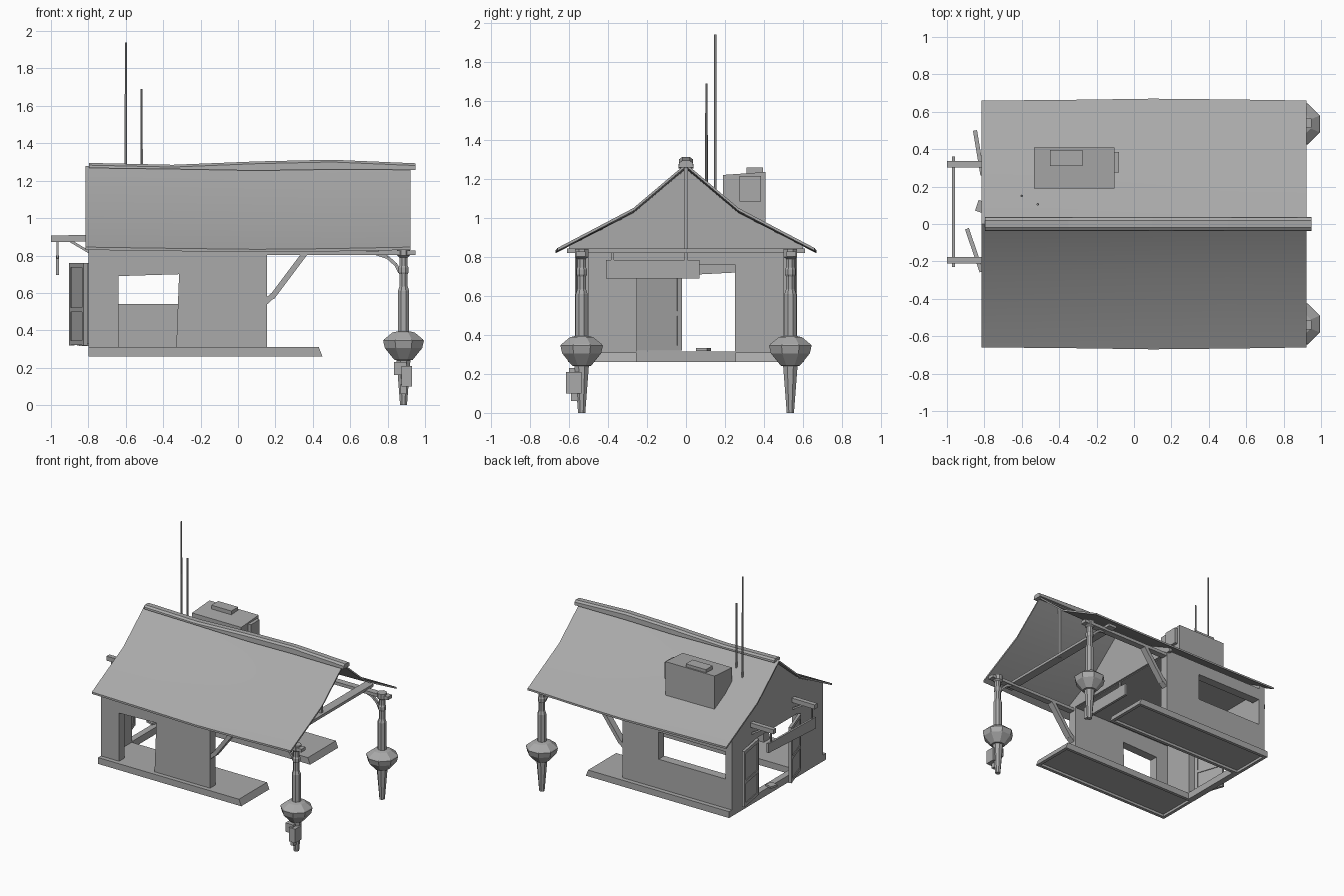
import bpy, bmesh, math
from mathutils import Vector

cube = bpy.data.objects.get("Cube")
if cube:
    bpy.data.objects.remove(cube, do_unlink=True)

grey = bpy.data.materials.new("plain_grey")
grey.use_nodes = True
grey.diffuse_color = (0.4, 0.4, 0.4, 1)
grey.node_tree.nodes["Principled BSDF"].inputs["Base Color"].default_value = (0.4, 0.4, 0.4, 1)


def build(name, solids):
    """Each solid is a list of rings, skinned in order and capped at both ends."""
    bm = bmesh.new()
    for rings in solids:
        loops = [[bm.verts.new(p) for p in ring] for ring in rings]
        n = len(loops[0])
        for a, b in zip(loops, loops[1:]):
            for i in range(n):
                j = (i + 1) % n
                bm.faces.new((a[i], a[j], b[j], b[i]))
        bm.faces.new(loops[0][::-1])
        bm.faces.new(loops[-1])
    bmesh.ops.recalc_face_normals(bm, faces=bm.faces[:])
    mesh = bpy.data.meshes.new(name)
    bm.to_mesh(mesh)
    bm.free()
    mesh.materials.append(grey)
    ob = bpy.data.objects.new(name, mesh)
    bpy.context.collection.objects.link(ob)
    return ob


def box(x0, x1, y0, y1, z0, z1):
    return [[(x0, y0, z), (x1, y0, z), (x1, y1, z), (x0, y1, z)] for z in (z0, z1)]


def bar(a, b, w, h=None):
    """Rectangular beam from a to b."""
    a, b, h = Vector(a), Vector(b), h or w
    d = (b - a).normalized()
    ref = Vector((0, 1, 0)) if abs(d.z) > 0.95 else Vector((0, 0, 1))
    s = d.cross(ref).normalized()
    u = s.cross(d)
    return [[p + s * i * w / 2 + u * j * h / 2 for i, j in ((-1, -1), (1, -1), (1, 1), (-1, 1))]
            for p in (a, b)]


def lathe(x, y, profile, sides):
    return [[(x + r * math.cos(math.tau * (k + 0.5) / sides),
              y + r * math.sin(math.tau * (k + 0.5) / sides), z) for k in range(sides)]
            for r, z in profile]


# Roof with a slight sag along its length, softly shaded across the bend
stations = [(-0.815, 0, 0), (-0.4, -0.006, 0.003), (0.1, -0.012, 0.01), (0.5, -0.008, 0.006), (0.922, 0, 0)]
slope = [(-0.66, 0.845), (-0.27, 1.05), (0, 1.278), (0.27, 1.05), (0.66, 0.845)]
rings = []
for x, dz, out in stations:
    top = [(x, y + math.copysign(out, y) * (abs(y) > 0.5), z + dz) for y, z in slope]
    rings.append(top + [(px, y, z - 0.015) for px, y, z in reversed(top)])
roof = build("roof", [rings])
bpy.ops.object.select_all(action='DESELECT')
roof.select_set(True)
bpy.context.view_layer.objects.active = roof
bpy.ops.object.shade_smooth_by_angle(angle=math.radians(35))

# Ridge cap: length, top height, bottom height
cap = [(-0.797, 1.295, 1.268), (-0.35, 1.285, 1.262), (0.1, 1.303, 1.254), (0.5, 1.312, 1.26), (0.95, 1.293, 1.258)]
build("ridge_cap", [[[(x, -0.038, b), (x, -0.036, t - 0.012), (x, -0.02, t), (x, 0.02, t),
                      (x, 0.036, t - 0.012), (x, 0.038, b)] for x, t, b in cap]])

# End gable wall with a wide doorway
gable = [(-0.57, 0.31), (-0.25, 0.31), (-0.25, 0.76), (0.25, 0.76), (0.25, 0.31), (0.57, 0.31),
         (0.57, 0.85), (0.57, 0.88), (0.27, 1.03), (0, 1.25), (-0.27, 1.03), (-0.57, 0.88)]
build("gable_wall", [[[(x, y, z) for y, z in gable] for x in (-0.8, -0.75)]])

# Ceiling and inner gable closing the loft
loft = [(-0.6, 0.83), (0.6, 0.83), (0.6, 0.855), (0.27, 1.03), (0, 1.25), (-0.27, 1.03), (-0.6, 0.855)]
build("inner_gable", [[[(x, y, z) for y, z in loft] for x in (0.13, 0.155)]])
build("ceiling", [box(-0.76, 0.14, -0.51, 0.51, 0.825, 0.84)])

# Front wall with a slightly crooked door opening
front = [(-0.8, 0.31), (-0.64, 0.31), (-0.64, 0.69), (-0.315, 0.7), (-0.33, 0.31), (0.155, 0.31),
         (0.155, 0.85), (-0.8, 0.85)]
build("front_wall", [[[(x, y, z) for x, z in front] for y in (-0.57, -0.5)]])

# Back wall around a wide window
build("back_wall", [box(-0.8, -0.745, 0.5, 0.57, 0.31, 0.85), box(-0.16, 0.155, 0.5, 0.57, 0.31, 0.85),
                    box(-0.745, -0.16, 0.5, 0.57, 0.31, 0.54), box(-0.745, -0.16, 0.5, 0.57, 0.755, 0.85)])


# Floor decks with sloping ends and a recessed underside
def deck_ring(side, x0, x1, y0, y1, z):
    return [(x0, side * y0, z), (x1, side * y0, z), (x1, side * y1, z), (x0, side * y1, z)]


for side, name in ((-1, "front_deck"), (1, "back_deck")):
    build(name, [[deck_ring(side, -0.8, 0.432, 0.255, 0.605, 0.31),
                  deck_ring(side, -0.8, 0.452, 0.255, 0.605, 0.26),
                  deck_ring(side, -0.775, 0.425, 0.28, 0.58, 0.26),
                  deck_ring(side, -0.775, 0.42, 0.28, 0.58, 0.28)]])
build("door_sill", [box(-0.8, -0.75, -0.255, 0.255, 0.26, 0.315)])
build("loose_plank", [bar((-0.84, 0.1, 0.325), (-0.78, 0.08, 0.325), 0.06, 0.015)])


# Open door leaves: thin panel with a raised frame
def door(name, hinge, tip):
    h, t = Vector((*hinge, 0)), Vector((*tip, 0))
    up = lambda p, z: p + Vector((0, 0, z))
    d = (t - h).normalized() * 0.012
    parts = [bar(up(h, 0.54), up(t, 0.54), 0.01, 0.43)]
    parts += [bar(up(h, z), up(t, z), 0.022, 0.025) for z in (0.333, 0.51, 0.748)]
    for p in (h + d, t - d):
        parts.append(bar(up(p + d, 0.54), up(p - d, 0.54), 0.022, 0.44))
    build(name, parts)


door("front_side_door", (-0.815, -0.255), (-0.893, -0.025))
door("back_side_door", (-0.81, 0.26), (-0.85, 0.5))

# Eave beams and wall braces on both sides
for s, side in ((-1, "front"), (1, "back")):
    build(side + "_eave_beam", [bar((-0.79, s * 0.54, 0.815), (0.95, s * 0.54, 0.815), 0.05, 0.025)])
    build(side + "_brace", [bar((0.14, s * 0.54, 0.545), (0.19, s * 0.54, 0.59), 0.05, 0.03),
                            bar((0.18, s * 0.54, 0.575), (0.36, s * 0.54, 0.815), 0.05, 0.03)])

# Tie beam and king post under the open end of the roof
build("tie_beam", [bar((0.72, -0.61, 0.832), (0.72, 0.61, 0.832), 0.07, 0.022)])
build("king_post", [box(0.715, 0.735, -0.01, 0.01, 0.82, 1.258)])

# Hanging board under the inner gable
build("hanging_board", [box(0.125, 0.145, -0.41, 0.07, 0.69, 0.785),
                        box(0.13, 0.14, -0.385, -0.37, 0.78, 0.835),
                        box(0.13, 0.14, -0.008, 0.008, 0.78, 0.835)])

# Turned posts with pointed feet
post = [(0.02, 0), (0.04, 0.24), (0.053, 0.242), (0.108, 0.305), (0.118, 0.345), (0.112, 0.352),
        (0.065, 0.388), (0.033, 0.395), (0.033, 0.61), (0.024, 0.635), (0.024, 0.7), (0.03, 0.71),
        (0.03, 0.735), (0.024, 0.745), (0.024, 0.79), (0.037, 0.8), (0.037, 0.84)]
arch = [(0.74, 0.81), (0.8, 0.79), (0.845, 0.75), (0.865, 0.71)]
for s, side in ((-1, "front"), (1, "back")):
    build(side + "_post", [lathe(0.885, s * 0.535, post, 8)])
    build(side + "_post_bracket", [bar((a[0], s * 0.535, a[1]), (b[0], s * 0.535, b[1]), 0.018)
                                   for a, b in zip(arch, arch[1:])])
build("post_box", [box(0.835, 0.9, -0.6, -0.53, 0.16, 0.23), box(0.875, 0.93, -0.615, -0.535, 0.1, 0.21),
                   box(0.87, 0.9, -0.59, -0.54, 0.06, 0.11)])

# Outside sign arms with braces and a hanging sign
for y, side in ((-0.195, "front"), (0.32, "back")):
    build(side + "_sign_arm", [bar((-1.0, y, 0.89), (-0.78, y, 0.892), 0.035, 0.035),
                               bar((-0.9, y, 0.88), (-0.79, y, 0.815), 0.014),
                               bar((-0.965, y, 0.77), (-0.965, y, 0.88), 0.01)])
sign = [(-0.23, 0.695), (0.36, 0.725), (0.36, 0.8), (0.3, 0.795), (-0.23, 0.785)]
build("hanging_sign", [[[(x, y, z) for y, z in sign] for x in (-0.973, -0.957)]])

# Roof-mounted box with lid plate and side panel
housing = [(0.19, 1.1), (0.27, 1.035), (0.408, 0.965), (0.408, 1.235), (0.19, 1.22)]
build("roof_box", [[[(x, y, z) for y, z in housing] for x in (-0.535, -0.105)]])
build("roof_box_lid", [box(-0.45, -0.275, 0.31, 0.395, 1.21, 1.258)])
build("roof_box_panel", [box(-0.11, -0.08, 0.275, 0.385, 1.085, 1.215)])

# Antennas
for name, x, y, base, tip in (("tall_antenna", -0.6, 0.15, 1.14, 1.94), ("short_antenna", -0.515, 0.105, 1.18, 1.69)):
    build(name, [lathe(x, y, [(0.007, base), (0.006, tip)], 6)])
